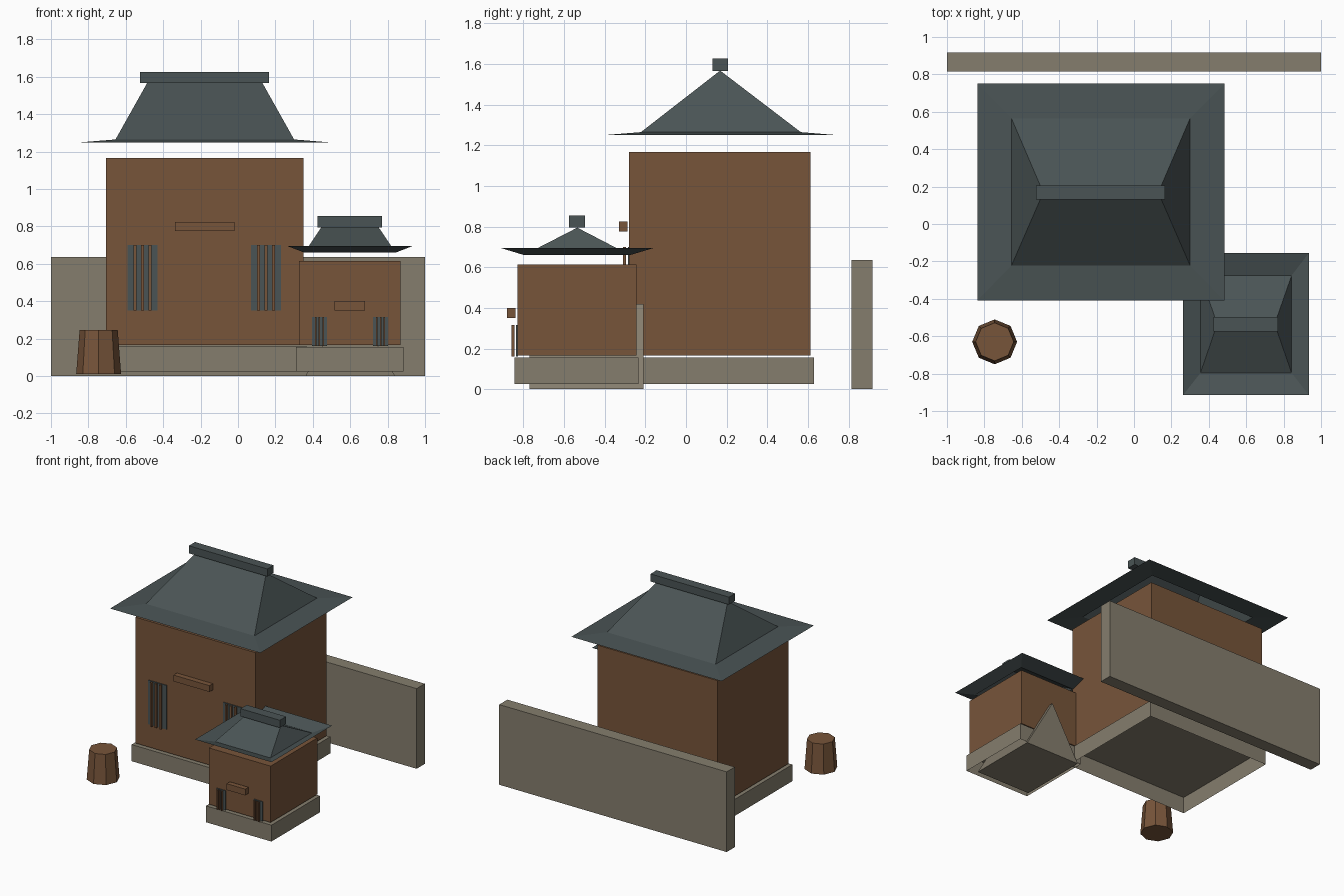
import bpy, bmesh, math

if "Cube" in bpy.data.objects:
    bpy.data.objects.remove(bpy.data.objects["Cube"])


def material(name, rgb):
    m = bpy.data.materials.new(name)
    m.diffuse_color = (*rgb, 1)
    m.use_nodes = True
    m.node_tree.nodes["Principled BSDF"].inputs["Base Color"].default_value = m.diffuse_color
    return m


SLATE = material("slate_roof", (0.068, 0.088, 0.090))
TIMBER = material("brown_timber", (0.185, 0.090, 0.042))
STONE = material("grey_stone", (0.235, 0.208, 0.155))


def finish(name, bm, mat):
    me = bpy.data.meshes.new(name)
    bm.to_mesh(me)
    bm.free()
    me.materials.append(mat)
    ob = bpy.data.objects.new(name, me)
    bpy.context.collection.objects.link(ob)
    return ob


def box(name, mat, x, y, z, open_bottom=False):
    bm = bmesh.new()
    bmesh.ops.create_cube(bm, size=1)
    for v in bm.verts:
        v.co = [r[0] if c < 0 else r[1] for c, r in zip(v.co, (x, y, z))]
    if open_bottom:
        bm.normal_update()
        low = [f for f in bm.faces if f.normal.z < -0.5]
        bmesh.ops.delete(bm, geom=low, context='FACES_ONLY')
    return finish(name, bm, mat)


def hip_roof(name, outer, inner, ridge):
    """Rings are (x0, x1, y0, y1, z); the ridge is (x0, x1, y, z)."""
    bm = bmesh.new()

    def ring(x0, x1, y0, y1, z):
        return [bm.verts.new(p) for p in
                ((x0, y0, z), (x1, y0, z), (x1, y1, z), (x0, y1, z))]
    a, b = ring(*outer), ring(*inner)
    x0, x1, y, z = ridge
    p, q = bm.verts.new((x0, y, z)), bm.verts.new((x1, y, z))
    for i in range(4):
        j = (i + 1) % 4
        bm.faces.new((a[i], a[j], b[j], b[i]))
    bm.faces.new((b[0], b[1], q, p))
    bm.faces.new((b[1], b[2], q))
    bm.faces.new((b[2], b[3], p, q))
    bm.faces.new((b[3], b[0], p))
    return finish(name, bm, SLATE)


def window(name, x0, x1, wall_y, z):
    # slate panel with three timber bars standing in front
    box(name + "_panel", SLATE, (x0, x1), (wall_y - 0.006, wall_y + 0.002), z)
    w = x1 - x0
    for i in range(3):
        c = x0 + w * (i + 1) / 4
        h = w * 0.05
        box(f"{name}_bar_{i + 1}", TIMBER, (c - h, c + h),
            (wall_y - 0.03, wall_y - 0.015), z)


# Main hall
box("main_base", STONE, (-0.725, 0.37), (-0.30, 0.63), (0.025, 0.157), True)
box("main_walls", TIMBER, (-0.705, 0.35), (-0.28, 0.613), (0.166, 1.167))
hip_roof("main_roof", (-0.838, 0.483, -0.41, 0.75, 1.25),
         (-0.655, 0.30, -0.222, 0.565, 1.265), (-0.485, 0.13, 0.168, 1.568))
box("main_ridge_cap", SLATE, (-0.523, 0.167), (0.13, 0.207), (1.567, 1.627))
window("main_window_left", -0.59, -0.43, -0.28, (0.35, 0.70))
window("main_window_right", 0.07, 0.23, -0.28, (0.35, 0.70))
box("main_plaque", TIMBER, (-0.337, -0.02), (-0.33, -0.287), (0.775, 0.825))

# Small side hall
box("small_base", STONE, (0.31, 0.885), (-0.845, -0.235), (0.025, 0.155), True)
box("small_walls", TIMBER, (0.326, 0.868), (-0.83, -0.243), (0.166, 0.614))
hip_roof("small_roof", (0.262, 0.935, -0.915, -0.155, 0.696),
         (0.355, 0.843, -0.797, -0.275, 0.66), (0.445, 0.752, -0.535, 0.795))
box("small_ridge_cap", SLATE, (0.425, 0.77), (-0.575, -0.497), (0.795, 0.855))
window("small_window_left", 0.395, 0.475, -0.83, (0.16, 0.315))
window("small_window_right", 0.722, 0.802, -0.83, (0.16, 0.315))
box("small_plaque", TIMBER, (0.517, 0.68), (-0.88, -0.84), (0.35, 0.40))

# Stone wedge inside the side hall, poking out at the back
bm = bmesh.new()
ends = [[bm.verts.new((x, y, z)) for x, z in ((0.36, 0), (0.84, 0), (0.60, 0.42))]
        for y in (-0.77, -0.21)]
bm.faces.new(ends[0])
bm.faces.new(ends[1][::-1])
for i in range(3):
    j = (i + 1) % 3
    bm.faces.new((ends[0][j], ends[0][i], ends[1][i], ends[1][j]))
bmesh.ops.recalc_face_normals(bm, faces=bm.faces)
finish("stone_wedge", bm, STONE)

# Garden wall behind
box("back_wall", STONE, (-1, 1), (0.815, 0.917), (0.0, 0.637))

# Eight-sided tapered barrel
bm = bmesh.new()
bmesh.ops.create_cone(bm, cap_ends=True, segments=8, radius1=0.12,
                      radius2=0.102, depth=0.235)
barrel = finish("barrel", bm, TIMBER)
barrel.location = (-0.745, -0.63, 0.128)
